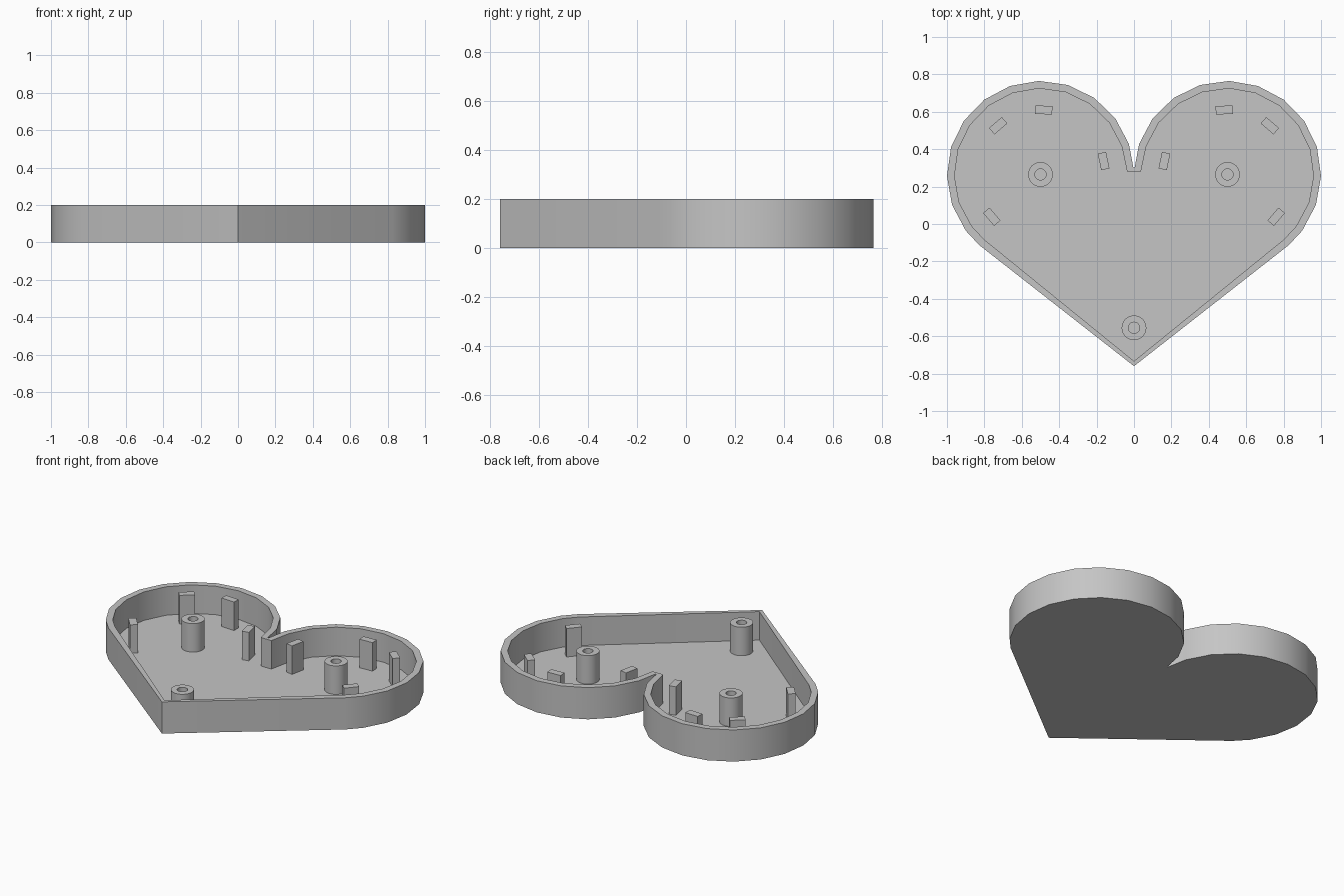
import bpy, bmesh
from math import radians, cos, sin, tau
from mathutils import Matrix, Vector

HEIGHT, FLOOR = 0.2, 0.02
LOBE = Vector((0.5, 0.265))

if "Cube" in bpy.data.objects:
    bpy.data.objects.remove(bpy.data.objects["Cube"], do_unlink=True)

grey = bpy.data.materials.new("plain grey")
grey.use_nodes = True
grey.diffuse_color = (0.56, 0.56, 0.56, 1)
grey.node_tree.nodes["Principled BSDF"].inputs["Base Color"].default_value = grey.diffuse_color


def finish(name, bm):
    """Turn a bmesh into a shaded object with the grey material."""
    bmesh.ops.recalc_face_normals(bm, faces=bm.faces)
    mesh = bpy.data.meshes.new(name)
    bm.to_mesh(mesh)
    bm.free()
    mesh.materials.append(grey)
    obj = bpy.data.objects.new(name, mesh)
    bpy.context.collection.objects.link(obj)
    bpy.ops.object.select_all(action='DESELECT')
    obj.select_set(True)
    bpy.context.view_layer.objects.active = obj
    bpy.ops.object.shade_smooth_by_angle(angle=radians(30))
    return obj


def heart(radius, tip_y, end, cleft_y):
    """Heart outline: tip, right lobe arc, cleft, mirrored left lobe."""
    angles = [-49] + list(range(-37, 162, 18))
    half = [(LOBE.x + radius * cos(radians(a)), LOBE.y + radius * sin(radians(a))) for a in angles]
    half.append(end)
    return [(0, tip_y)] + half + [(0, cleft_y)] + [(-x, y) for x, y in reversed(half)]


def loop(bm, points, z):
    return [bm.verts.new((x, y, z)) for x, y in points]


def bridge(bm, a, b):
    for i in range(len(a)):
        j = (i + 1) % len(a)
        bm.faces.new((a[i], a[j], b[j], b[i]))


# Open heart-shaped tray
outer = heart(0.5, -0.76, (0.004, 0.305), 0.3)
inner = heart(0.46, -0.733, (0.037, 0.28), 0.28)
bm = bmesh.new()
loops = [loop(bm, outer, 0), loop(bm, outer, HEIGHT), loop(bm, inner, HEIGHT), loop(bm, inner, FLOOR)]
for a, b in zip(loops, loops[1:]):
    bridge(bm, a, b)
bm.faces.new(loops[0])
bm.faces.new(loops[-1])
finish("heart_tray", bm)


# Hollow screw posts
def screw_post(name, x, y, sides=32):
    def circle(r):
        return [(x + r * cos(tau * i / sides), y + r * sin(tau * i / sides)) for i in range(sides)]
    bm = bmesh.new()
    rings = [loop(bm, circle(r), z) for r, z in
             ((0.066, FLOOR), (0.066, HEIGHT), (0.03, HEIGHT), (0.03, FLOOR))]
    for a, b in zip(rings, rings[1:]):
        bridge(bm, a, b)
    finish(name, bm)


screw_post("left_post", LOBE.x, LOBE.y)
screw_post("right_post", -LOBE.x, LOBE.y)
screw_post("tip_post", 0, -0.555)


# Upright tabs standing around each lobe, parallel to the wall
def tab(name, side, angle):
    a = radians(angle)
    spot = LOBE + 0.345 * Vector((cos(a), sin(a)))
    place = Matrix.Translation((side * spot.x, spot.y, (HEIGHT + FLOOR) / 2))
    size = Matrix.Diagonal((0.045, 0.09, HEIGHT - FLOOR, 1))
    bm = bmesh.new()
    bmesh.ops.create_cube(bm, size=1, matrix=place @ Matrix.Rotation(side * a, 4, 'Z') @ size)
    finish(name, bm)


for side, label in ((1, "left"), (-1, "right")):
    for spot, angle in (("lower", -41), ("outer", 49), ("back", 93), ("cleft", 168)):
        tab(f"{label}_{spot}_tab", side, angle)
